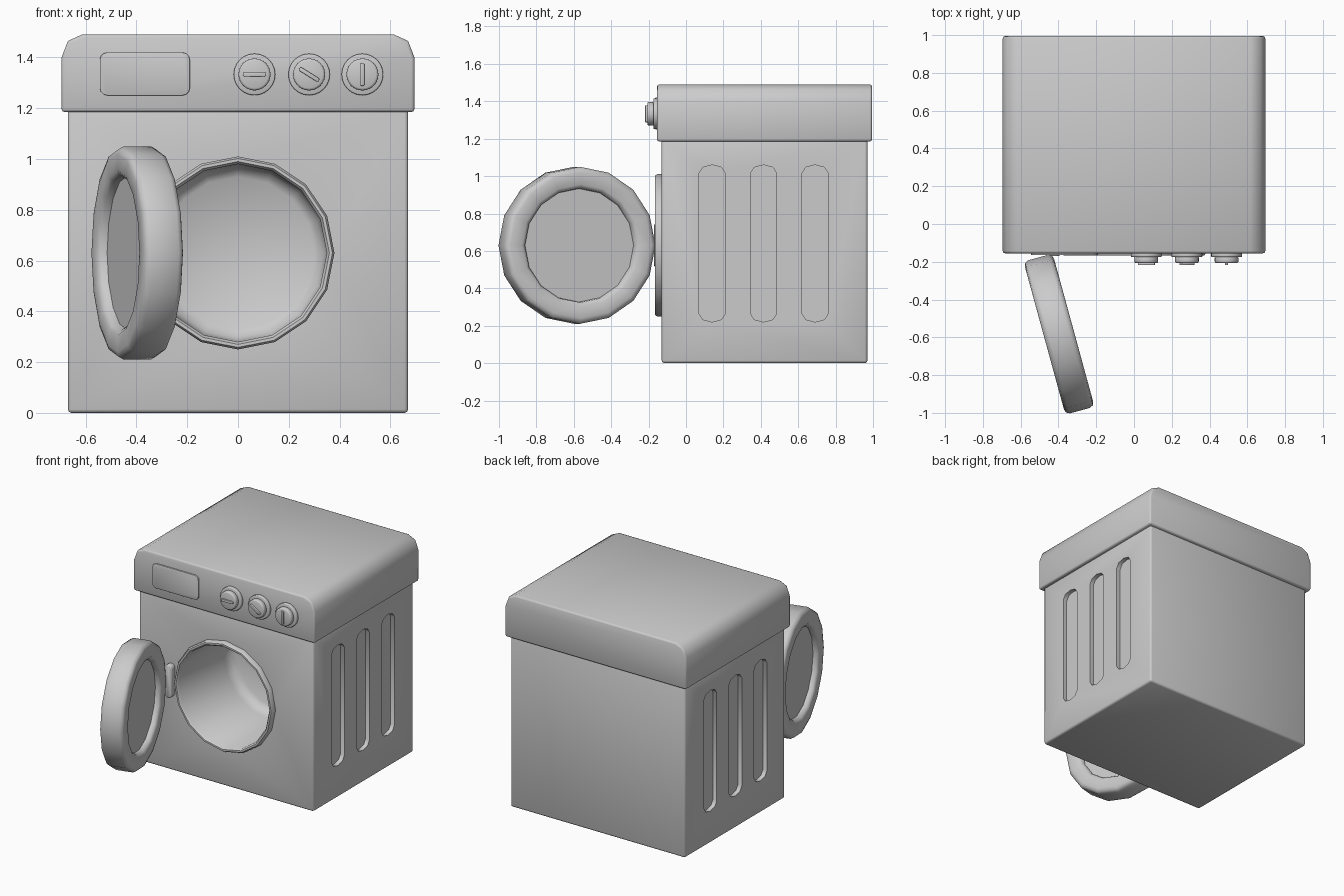
import bpy, bmesh, math
from mathutils import Matrix, Vector

old = bpy.data.objects.get("Cube")
if old:
    bpy.data.objects.remove(old, do_unlink=True)

GREY = (0.6, 0.6, 0.6, 1)
grey = bpy.data.materials.new("grey enamel")
grey.use_nodes = True
grey.diffuse_color = GREY
grey.node_tree.nodes["Principled BSDF"].inputs["Base Color"].default_value = GREY

SIDES = 16
HOLE_Z = 0.63


def finish(name, bm, matrix=Matrix()):
    """Turn a bmesh into a smooth object with sharp corners kept."""
    mesh = bpy.data.meshes.new(name)
    bm.transform(matrix)
    bm.to_mesh(mesh)
    bm.free()
    mesh.materials.append(grey)
    obj = bpy.data.objects.new(name, mesh)
    bpy.context.collection.objects.link(obj)
    mesh.shade_smooth()
    mesh.set_sharp_from_angle(angle=math.radians(50))
    return obj


def prism(name, outline, y0, y1, matrix=Matrix(), bevel=0.0):
    """Extrude an x-z outline from y0 to y1, rounding its sharp edges."""
    bm = bmesh.new()
    face = bm.faces.new([bm.verts.new((x, y0, z)) for x, z in outline])
    out = bmesh.ops.extrude_face_region(bm, geom=[face])["geom"]
    moved = [v for v in out if isinstance(v, bmesh.types.BMVert)]
    bmesh.ops.translate(bm, verts=moved, vec=(0, y1 - y0, 0))
    bmesh.ops.recalc_face_normals(bm, faces=bm.faces[:])
    if bevel:
        sharp = [e for e in bm.edges if e.calc_face_angle(0) > math.radians(60)]
        bmesh.ops.bevel(bm, geom=sharp, offset=bevel, segments=2, profile=0.5, affect='EDGES')
    return finish(name, bm, matrix)


def rounded(w, h, rx, rz, n):
    """Rectangle outline with elliptical corners."""
    pts = []
    for q, (sx, sz) in enumerate([(1, 1), (-1, 1), (-1, -1), (1, -1)]):
        for i in range(n + 1):
            a = (q + i / n) * math.pi / 2
            p = (round(sx * (w / 2 - rx) + rx * math.cos(a), 5),
                 round(sz * (h / 2 - rz) + rz * math.sin(a), 5))
            if p not in pts:
                pts.append(p)
    return pts


def lathe(name, profile, matrix, sides=SIDES):
    """Spin (radius, depth) points about the y axis; front of the part is -y."""
    bm = bmesh.new()
    rings = []
    for r, y in profile:
        if r == 0:
            rings.append([bm.verts.new((0, y, 0))] * sides)
        else:
            rings.append([bm.verts.new((r * math.cos(a), y, r * math.sin(a)))
                          for a in (math.tau * i / sides for i in range(sides))])
    for a, b in zip(rings, rings[1:]):
        for i in range(sides):
            j = (i + 1) % sides
            bm.faces.new(list(dict.fromkeys((a[i], b[i], b[j], a[j]))))
    return finish(name, bm, matrix)


def cut(target, cutter):
    mod = target.modifiers.new("cut", 'BOOLEAN')
    mod.operation = 'DIFFERENCE'
    mod.solver = 'EXACT'
    mod.object = cutter
    bpy.context.view_layer.update()
    evaluated = target.evaluated_get(bpy.context.evaluated_depsgraph_get())
    mesh = bpy.data.meshes.new_from_object(evaluated)
    target.modifiers.clear()
    target.data = mesh
    bpy.data.objects.remove(cutter, do_unlink=True)


move = Matrix.Translation

# Cabinet with the drum hole and three grooves pressed into each side
body = prism("cabinet", [(-0.67, 0), (0.67, 0), (0.67, 1.2), (-0.67, 1.2)],
             -0.13, 0.97, bevel=0.014)
circle = [(0.365 * math.cos(math.tau * i / SIDES), 0.365 * math.sin(math.tau * i / SIDES))
          for i in range(SIDES)]
cut(body, prism("hole_cutter", circle, -0.3, 0.5, move((0, 0, HOLE_Z))))
for side in (-1, 1):
    for y in (0.14, 0.415, 0.69):
        turn = Matrix.Rotation(side * math.pi / 2, 4, 'Z')
        cut(body, prism("groove_cutter", rounded(0.14, 0.84, 0.07, 0.045, 2), -0.05, 0.03,
                        move((side * 0.67, y, 0.64)) @ turn))
body.data.set_sharp_from_angle(angle=math.radians(50))

# Overhanging top with chamfered left and right edges
half = [(0.695, 1.185), (0.695, 1.4), (0.67, 1.465), (0.615, 1.49)]
prism("top_cover", half + [(-x, z) for x, z in reversed(half)], -0.155, 0.995, bevel=0.012)

# Drum and the raised rim around its mouth, one spun shell
lathe("drum", [(0.38, -0.12), (0.38, -0.155), (0.372, -0.167), (0.36, -0.167),
               (0.35, -0.155), (0.35, 0.35), (0.335, 0.395), (0.3, 0.42), (0, 0.42)],
      move((0, 0, HOLE_Z)))

# Open door: thick ring with a recessed window on both faces
face = [(0, -0.04), (0.303, -0.04), (0.306, -0.066), (0.325, -0.08),
        (0.39, -0.08), (0.41, -0.074), (0.42, -0.055)]
door_turn = Matrix.Rotation(math.radians(-74.7), 4, 'Z')
lathe("door", [(r, -y) for r, y in face] + face[::-1],
      move((-0.397, -0.583, HOLE_Z)) @ door_turn)
bm = bmesh.new()
for name in ("door", "drum"):
    mesh = bpy.data.objects[name].data
    bm.from_mesh(mesh)
    if name == "door":
        bmesh.ops.recalc_face_normals(bm, faces=bm.faces[:])
    else:
        # The rim's outer wall must face away from the axis
        wall = min(bm.faces, key=lambda f: f.index)
        bm.normal_update()
        out = wall.calc_center_median() - Vector((0, 0, HOLE_Z))
        if wall.normal.dot(Vector((out.x, 0, out.z))) < 0:
            bmesh.ops.reverse_faces(bm, faces=bm.faces[:])
    bm.to_mesh(mesh)
    bm.clear()
bm.free()

# Hinge between door and rim
prism("hinge", rounded(0.055, 0.23, 0.027, 0.027, 3), -0.17, -0.12,
      move((-0.42, 0, HOLE_Z)), bevel=0.006)

# Control panel plate
prism("display_panel", rounded(0.355, 0.17, 0.03, 0.03, 3), -0.165, -0.15,
      move((-0.367, 0, 1.335)), bevel=0.003)

# Knobs: base disc, turning cap and pointer bar
for label, x, angle in (("left", 0.065, 0), ("middle", 0.28, 32), ("right", 0.49, 90)):
    spot = move((x, 0, 1.333))
    base = rounded(0.164, 0.164, 0.082, 0.082, 6)
    cap = rounded(0.126, 0.126, 0.063, 0.063, 6)
    prism(label + "_knob_base", base, -0.175, -0.15, spot, 0.005)
    prism(label + "_knob", cap, -0.207, -0.17, spot, 0.009)
    prism(label + "_knob_pointer", rounded(0.09, 0.016, 0.005, 0.005, 2), -0.218, -0.2,
          spot @ Matrix.Rotation(math.radians(angle), 4, 'Y'), 0.002)
